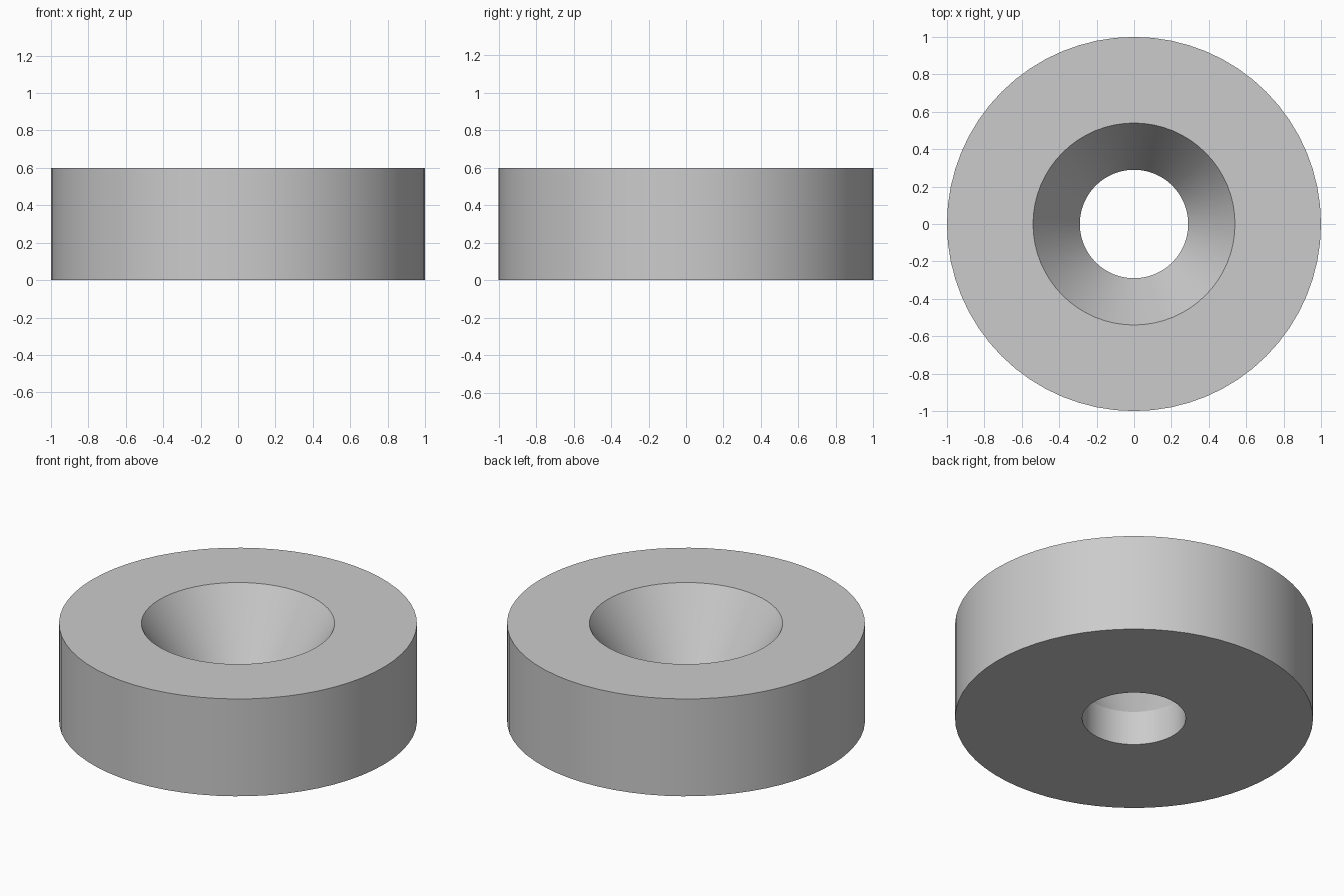
import bpy
import bmesh
import math

cube = bpy.data.objects.get("Cube")
if cube:
    bpy.data.objects.remove(cube, do_unlink=True)

SIDES = 64

# Plain grey material
grey = bpy.data.materials.new("light_grey")
grey.use_nodes = True
colour = (0.6, 0.6, 0.6, 1)
grey.diffuse_color = colour
grey.node_tree.nodes["Principled BSDF"].inputs["Base Color"].default_value = colour

# Cross-section (radius, height): outer wall, top, countersink, straight bore
profile = [(1, 0), (1, 0.6), (0.54, 0.6), (0.29, 0.21), (0.29, 0)]

# Spin the closed section into a ring
bm = bmesh.new()
rings = []
for i in range(SIDES):
    a = 2 * math.pi * i / SIDES
    rings.append([bm.verts.new((r * math.cos(a), r * math.sin(a), z)) for r, z in profile])
for i in range(SIDES):
    here, there = rings[i], rings[(i + 1) % SIDES]
    for j in range(len(profile)):
        k = (j + 1) % len(profile)
        bm.faces.new((here[j], there[j], there[k], here[k]))
bmesh.ops.recalc_face_normals(bm, faces=bm.faces[:])

mesh = bpy.data.meshes.new("countersunk_ring")
bm.to_mesh(mesh)
bm.free()
mesh.materials.append(grey)
ring = bpy.data.objects.new("countersunk_ring", mesh)
bpy.context.collection.objects.link(ring)

# Smooth round walls, crisp rims
bpy.ops.object.select_all(action="DESELECT")
ring.select_set(True)
bpy.context.view_layer.objects.active = ring
bpy.ops.object.shade_smooth_by_angle(angle=math.radians(30))
